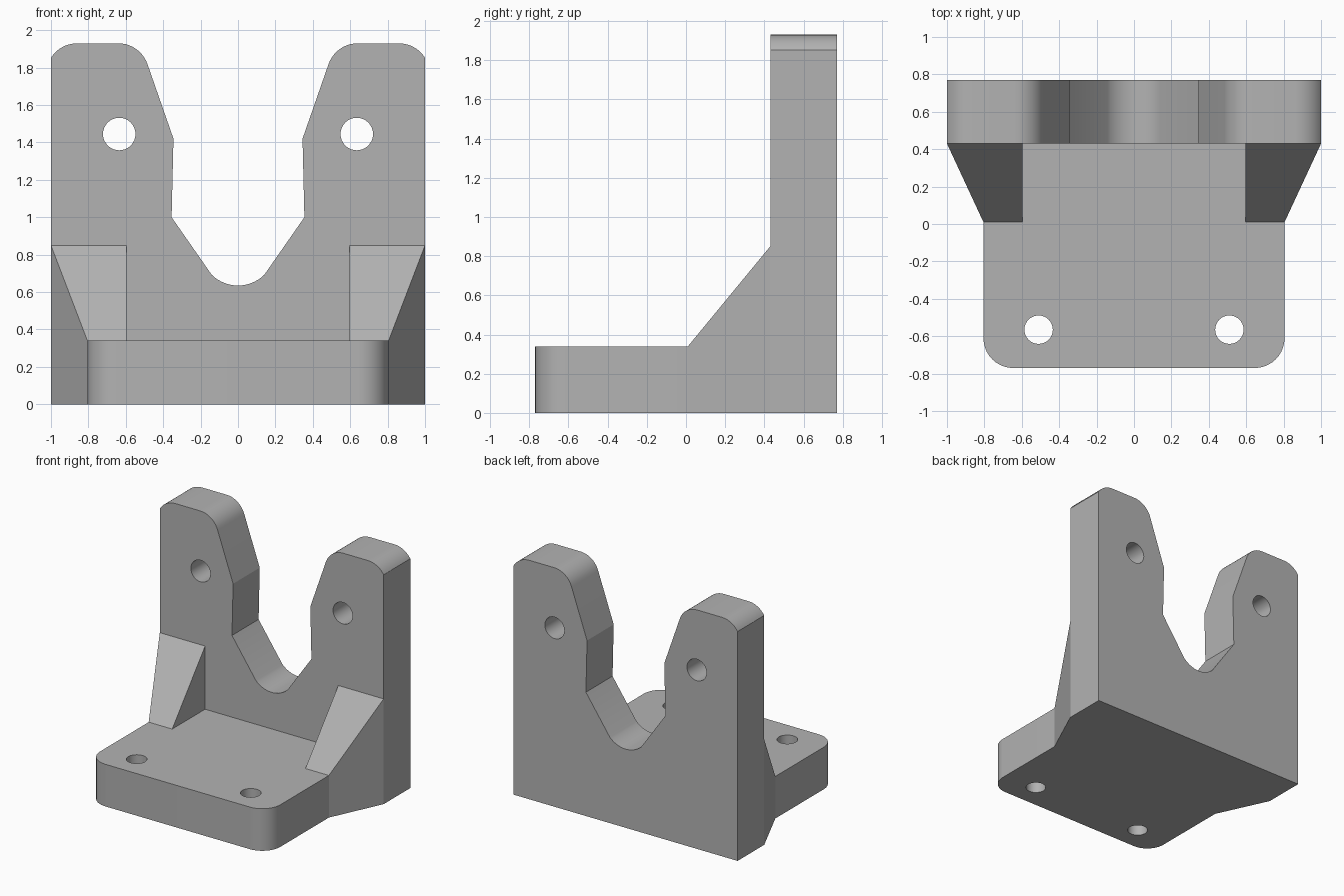
import bpy, bmesh
from math import sin, cos, radians
from mathutils import Vector

default = bpy.data.objects.get("Cube")
if default:
    bpy.data.objects.remove(default, do_unlink=True)

grey = bpy.data.materials.new("plain grey")
grey.use_nodes = True
colour = (0.45, 0.45, 0.45, 1)
grey.diffuse_color = colour
grey.node_tree.nodes["Principled BSDF"].inputs["Base Color"].default_value = colour


def arc(cx, cy, r, start, end, steps=10):
    angles = [radians(start + (end - start) * i / steps) for i in range(steps + 1)]
    return [(cx + r * cos(a), cy + r * sin(a)) for a in angles]


def mirrored(half):
    """Close a right-hand outline by mirroring it in x."""
    return half + [(-x, y) for x, y in reversed(half) if abs(x) > 1e-5]


def prism(name, outline, sweep):
    """Sweep a closed outline of 3D points along a vector."""
    bm = bmesh.new()
    face = bm.faces.new([bm.verts.new(p) for p in outline])
    top = bmesh.ops.extrude_face_region(bm, geom=[face])["geom"]
    bmesh.ops.translate(bm, verts=[v for v in top if isinstance(v, bmesh.types.BMVert)],
                        vec=Vector(sweep))
    return finish(name, bm)


def finish(name, bm):
    bmesh.ops.recalc_face_normals(bm, faces=bm.faces)
    mesh = bpy.data.meshes.new(name)
    bm.to_mesh(mesh)
    bm.free()
    mesh.materials.append(grey)
    obj = bpy.data.objects.new(name, mesh)
    bpy.context.collection.objects.link(obj)
    return obj


def combine(target, other, operation):
    """Apply a boolean and discard the second object."""
    bpy.context.view_layer.objects.active = target
    mod = target.modifiers.new(operation.lower(), 'BOOLEAN')
    mod.operation, mod.solver, mod.object = operation, 'EXACT', other
    bpy.ops.object.modifier_apply(modifier=mod.name)
    bpy.data.objects.remove(other, do_unlink=True)


BACK, FACE, FRONT, TOP = 0.77, 0.43, -0.77, 0.34

# Foot plate, flared out towards the upright
foot_half = arc(0.645, FRONT + 0.16, 0.16, -90, 0) + [(0.805, 0.01), (1, FACE)]
foot = prism("foot_plate", [(x, y, 0) for x, y in mirrored(foot_half)], (0, 0, TOP))

# Forked upright plate
fork_half = (arc(0, 0.835, 0.2, -90, -45, 8) + [(0.355, 1.0), (0.345, 1.42)]
             + arc(0.64, 1.765, 0.165, 162, 90) + arc(0.86, 1.765, 0.165, 90, 32)
             + [(1, 0)])
bracket = prism("bracket", [(x, FACE, z) for x, z in mirrored(fork_half)],
                (0, BACK - FACE, 0))
combine(bracket, foot, 'UNION')

# Sloping gussets
for side in (-1, 1):
    bm = bmesh.new()
    corners = [(0.595, 0.01, TOP), (0.805, 0.01, TOP), (0.595, FACE, TOP),
               (1, FACE, TOP), (0.595, FACE, 0.85), (1, FACE, 0.85)]
    v = [bm.verts.new((side * x, y, z)) for x, y, z in corners]
    for ids in ((0, 1, 3, 2), (0, 1, 5, 4), (2, 3, 5, 4), (0, 2, 4), (1, 3, 5)):
        bm.faces.new([v[i] for i in ids])
    combine(bracket, finish("gusset", bm), 'UNION')

# Bolt holes through the arms and the foot
for side in (-1, 1):
    arm = [(x, 0, z) for x, z in arc(side * 0.635, 1.445, 0.087, 0, 348.75, 31)]
    combine(bracket, prism("arm_hole", arm, (0, 1, 0)), 'DIFFERENCE')
    base = [(x, y, -0.1) for x, y in arc(side * 0.51, -0.565, 0.076, 0, 348.75, 31)]
    combine(bracket, prism("foot_hole", base, (0, 0, 0.6)), 'DIFFERENCE')

# Merge coplanar faces and smooth the rounded corners
bm = bmesh.new()
bm.from_mesh(bracket.data)
bmesh.ops.remove_doubles(bm, verts=bm.verts, dist=0.0005)
bmesh.ops.dissolve_limit(bm, angle_limit=radians(0.5), verts=bm.verts, edges=bm.edges)
bm.to_mesh(bracket.data)
bm.free()
bpy.ops.object.select_all(action='DESELECT')
bracket.select_set(True)
bpy.context.view_layer.objects.active = bracket
bpy.ops.object.shade_smooth_by_angle(angle=radians(20))
